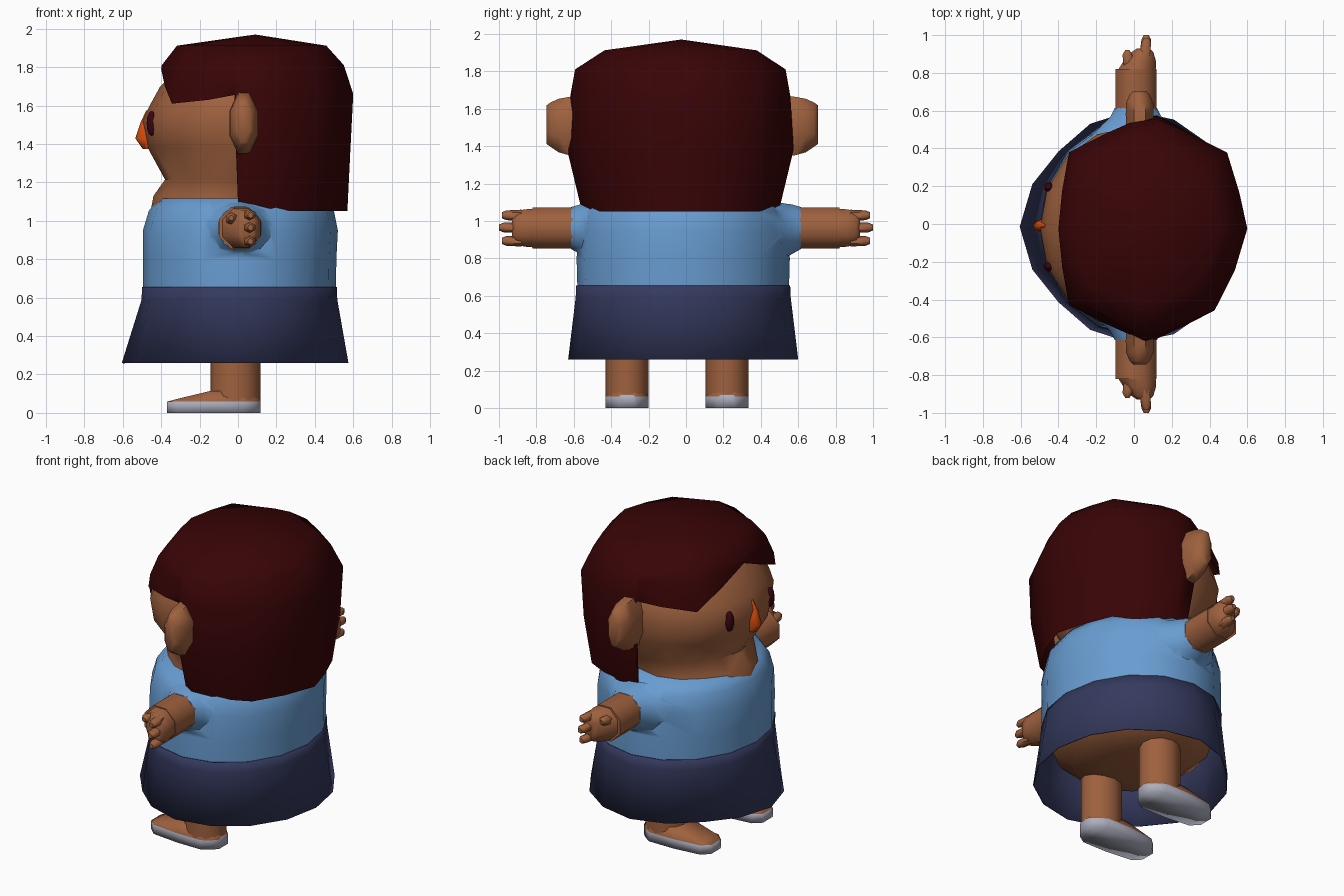
import bpy, bmesh, math
from mathutils import Vector

if "Cube" in bpy.data.objects:
    bpy.data.objects.remove(bpy.data.objects["Cube"])

def material(name, rgb):
    m = bpy.data.materials.new(name)
    m.diffuse_color = (*rgb, 1)
    m.use_nodes = True
    m.node_tree.nodes["Principled BSDF"].inputs["Base Color"].default_value = m.diffuse_color
    return m

SKIN = material("skin brown", (0.345, 0.119, 0.048))
HAIR = material("dark maroon hair", (0.04, 0.0012, 0.0018))
SHIRT = material("sky blue", (0.14, 0.335, 0.64))
SKIRT = material("navy", (0.035, 0.042, 0.112))
SOLE = material("pale grey", (0.42, 0.43, 0.52))
NOSE = material("orange", (0.75, 0.08, 0.004))
EYE = material("dark red", (0.045, 0.001, 0.005))
CY = -0.015  # body centre line in y

def loft(name, rings, mats, caps=(True, True), thick=0, angle=35, paint=None):
    """Skin a list of equal-length closed rings of points."""
    bm = bmesh.new()
    rows = [[bm.verts.new(p) for p in r] for r in rings]
    n = len(rows[0])
    for a, b in zip(rows, rows[1:]):
        for i in range(n):
            bm.faces.new((a[i], a[(i + 1) % n], b[(i + 1) % n], b[i]))
    if caps[0]:
        bm.faces.new(rows[0])
    if caps[1]:
        bm.faces.new(rows[-1])
    bmesh.ops.remove_doubles(bm, verts=bm.verts, dist=0.0005)
    bmesh.ops.recalc_face_normals(bm, faces=bm.faces)
    if paint:
        for f in bm.faces:
            f.material_index = paint(f.calc_center_median())
    me = bpy.data.meshes.new(name)
    bm.to_mesh(me)
    bm.free()
    ob = bpy.data.objects.new(name, me)
    bpy.context.collection.objects.link(ob)
    for m in mats:
        me.materials.append(m)
    if thick:
        s = ob.modifiers.new("thickness", "SOLIDIFY")
        s.thickness, s.offset = thick, -1
    smooth(ob, angle)
    return ob

def smooth(ob, angle):
    bpy.ops.object.select_all(action="DESELECT")
    ob.select_set(True)
    bpy.context.view_layer.objects.active = ob
    bpy.ops.object.shade_smooth_by_angle(angle=math.radians(angle))

def oval(z, x0, x1, ry, n=16, cy=CY, pinch=0):
    """Horizontal oval from x0 to x1, half width ry, front corners pinched in."""
    c, rx = (x0 + x1) / 2, (x1 - x0) / 2
    pts = []
    for i in range(n):
        t = 2 * math.pi * i / n
        k = 1 - pinch * math.sin(2 * t) ** 2 * (math.cos(t) < 0)
        pts.append(Vector((c + k * rx * math.cos(t), cy + k * ry * math.sin(t), z)))
    return pts

def tube(side, y, x, z, rx, rz, n=8):
    """Upright oval at distance y to one side."""
    return [Vector((x + rx * math.cos(t), side * y, z + rz * math.sin(t)))
            for t in (2 * math.pi * (i + .5) / n for i in range(n))]

def ball(name, centre, size, mat, seg=8, rings=6, rot=0):
    bpy.ops.mesh.primitive_uv_sphere_add(segments=seg, ring_count=rings,
                                         location=centre, rotation=(0, 0, rot))
    ob = bpy.context.object
    ob.name, ob.scale = name, size
    ob.data.materials.append(mat)
    bpy.ops.object.shade_smooth()
    return ob

# Torso: shirt, open skirt and the rounded belly beneath it
shirt = loft("shirt", [oval(*r) for r in (
    (.62, -.495, .51, .565), (.8, -.495, .512, .57), (.95, -.495, .52, .56),
    (1.05, -.465, .5, .54), (1.115, -.42, .46, .49))], [SHIRT], angle=60)
loft("skirt", [oval(*r[:4], pinch=r[4]) for r in (
    (.655, -.50, .515, .572, 0), (.59, -.502, .517, .575, .01),
    (.26, -.605, .575, .615, .08))], [SKIRT], caps=(False, False), thick=.006)
loft("belly", [oval(*r) for r in (
    (.6, -.47, .48, .53), (.48, -.45, .45, .5), (.38, -.33, .34, .38),
    (.35, -.15, .15, .2))], [SKIN], angle=60)

# Head, with neck flaring on to the shirt
loft("head", [oval(*r[:4], cy=-.02, pinch=r[4]) for r in (
    (1.05, -.455, .3, .40, .08), (1.13, -.44, .34, .40, .08), (1.215, -.38, .4, .42, .03),
    (1.38, -.47, .46, .52, 0), (1.52, -.497, .48, .535, 0), (1.6, -.46, .48, .53, 0),
    (1.7, -.405, .46, .49, 0), (1.82, -.28, .36, .38, 0), (1.88, -.1, .22, .18, 0))],
    [SKIN], angle=60)

# Hair shell: columns by angle from the front (-x), each with its own lower edge
# (angle, radius, lower edge height); the back corners differ a little per side
FRONT = [(23, .522, 1.70), (43, .597, 1.61), (64, .558, 1.63),
         (79, .572, 1.655), (80, .572, 1.10)]
LEFT = FRONT + [(93, .585, 1.085), (110, .545, 1.05), (135, .57, 1.05), (158, .505, 1.05)]
RIGHT = FRONT + [(87, .596, 1.09), (106, .54, 1.05), (128, .548, 1.05), (154, .495, 1.05)]
COLS = ([(0, .51, 1.79)] + LEFT + [(180, .51, 1.05)]
        + [(360 - a, r, z) for a, r, z in reversed(RIGHT)])

def hair_scale(z, a):
    f = math.cos(math.radians(a))
    s = 1 - f * f
    d = math.sin(math.radians(2 * a)) ** 2  # strongest at the corners
    crown = .69 + (.11 if f > 0 else .035) * f * f
    key = [(1.97, 0), (1.912, crown), (1.81, .955 - .05 * (1 - s) * (f < 0) - .06 * d),
           (1.66, 1), (1.36, 1 - .03 * (1 - s) + .03 * s - .03 * d),
           (1.05, .94 - .05 * s - .03 * d)]
    for (z0, s0), (z1, s1) in zip(key, key[1:]):
        if z >= z1:
            return s0 + (s1 - s0) * (z - z0) / (z1 - z0)
    return key[-1][1]

def hair_ring(level):
    pts = []
    for a, r, low in COLS:
        z = level if level >= 1.8 else 1.81 + (low - 1.81) * (1.81 - level) / .76
        q = r * hair_scale(z, a)
        t = math.radians(a)
        pts.append(Vector((.09 - q * math.cos(t), -.025 + q * math.sin(t), z)))
    return pts

loft("hair", [hair_ring(z) for z in (1.97, 1.912, 1.81, 1.66, 1.36, 1.05)],
     [HAIR], caps=(False, False), angle=70)

# Face: teardrop nose, narrow at the top, and two eyes
loft("nose", [oval(*r, n=8, cy=-.01) for r in (
    (1.373, -.495, -.44, .02), (1.43, -.535, -.43, .036),
    (1.51, -.508, -.43, .03), (1.575, -.478, -.44, .008))], [NOSE], angle=60)
for s in (-1, 1):
    ball("eye", (-.45, CY + s * .21, 1.507), (.027, .028, .066), EYE, rot=-s * .3)

for s in (-1, 1):
    # Ears, widening towards the head
    off = 0.02 * s
    loft("ear", [tube(s, d - off, x, z, rx, rz) for d, x, z, rx, rz in (
        (.5, .03, 1.51, .075, .18), (.6, .03, 1.507, .08, .17),
        (.66, .03, 1.51, .078, .155), (.705, .03, 1.515, .058, .128),
        (.725, .03, 1.515, .036, .112))], [SKIN], angle=60)
    # Sleeve flaring into the shirt and joined to it
    sleeve = loft("sleeve", [tube(s, *r, n=12) for r in (
        (.46, .01, .945, .25, .165), (.53, .01, .948, .18, .15),
        (.565, .01, .955, .142, .138), (.615, .01, .962, .115, .116))], [SHIRT])
    join = shirt.modifiers.new("join sleeve", "BOOLEAN")
    join.operation, join.solver, join.object = "UNION", "EXACT", sleeve
    bpy.context.view_layer.objects.active = shirt
    bpy.ops.object.modifier_apply(modifier=join.name)
    bpy.data.objects.remove(sleeve)
    # Arm and palm
    loft("arm", [tube(s, *r) for r in (
        (.58, .01, .962, .118, .118), (.82, .01, .962, .118, .118))], [SKIN], angle=50)
    loft("hand", [tube(s, *r) for r in (
        (.815, .015, .962, .108, .112), (.86, .03, .962, .094, .108),
        (.91, .045, .962, .062, .098), (.93, .05, .962, .035, .085))], [SKIN], angle=60)
    # Three fingers and a thumb
    for z, tip in ((1.03, .985), (.965, 1.0), (.893, .985)):
        loft("finger", [tube(s, *r, n=6) for r in (
            (.88, .055, z, .032, .03), (tip - .025, .065, z, .03, .026),
            (tip, .065, z, .016, .016))], [SKIN], angle=60)
    loft("thumb", [tube(s, *r, n=6) for r in (
        (.84, -.025, 1.0, .035, .035), (.895, -.035, 1.015, .03, .03),
        (.92, -.035, 1.015, .014, .014))], [SKIN], angle=60)

    # Leg, and foot with a pale sole
    y = CY * 2 - .0175 + s * .267
    loft("leg", [oval(z, -.142, .116, .115, 12, y) for z in (.05, .5)], [SKIN], angle=50)

    def foot_ring(x, w, h):
        low = min(h, .06)
        return [Vector((x, y + dy, z)) for dy, z in (
            (-w, 0), (w, 0), (w, low), (w * .75, h), (-w * .75, h), (-w, low))]
    loft("foot", [foot_ring(*r) for r in (
        (-.37, .05, .058), (-.32, .095, .072), (-.14, .115, .115),
        (.03, .115, .115), (.085, .08, .1), (.117, .045, .07))], [SOLE, SKIN],
        angle=95, paint=lambda c: int(c.z > .061))

smooth(shirt, 75)
